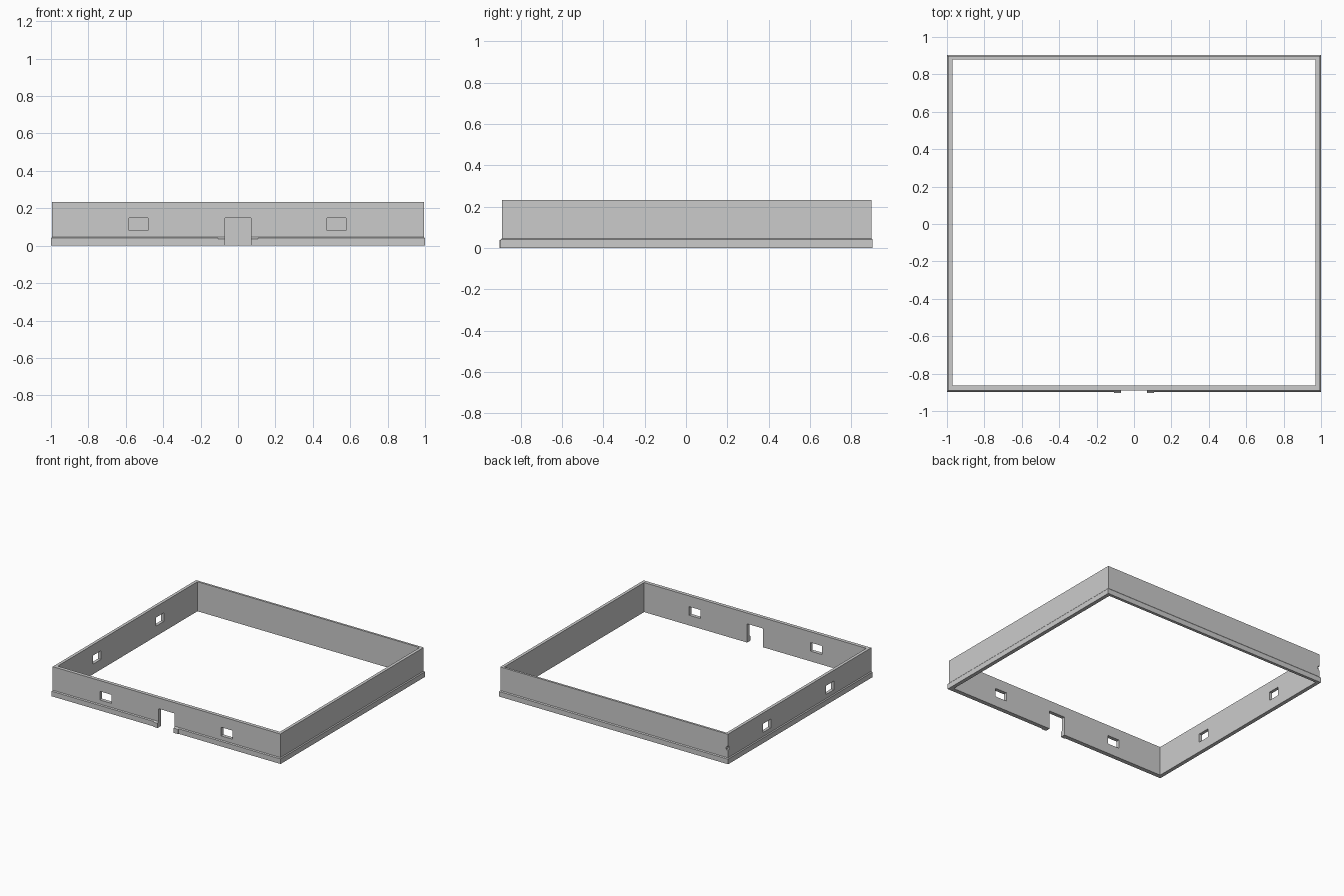
import bpy, bmesh

if "Cube" in bpy.data.objects:
    bpy.data.objects.remove(bpy.data.objects["Cube"])

H = 0.233


def mesh_object(name, bm):
    bmesh.ops.recalc_face_normals(bm, faces=bm.faces[:])
    me = bpy.data.meshes.new(name)
    bm.to_mesh(me)
    bm.free()
    ob = bpy.data.objects.new(name, me)
    bpy.context.scene.collection.objects.link(ob)
    return ob


def box(name, x0, x1, y0, y1, z0, z1):
    bm = bmesh.new()
    bmesh.ops.create_cube(bm, size=1)
    for v in bm.verts:
        v.co.x = x1 if v.co.x > 0 else x0
        v.co.y = y1 if v.co.y > 0 else y0
        v.co.z = z1 if v.co.z > 0 else z0
    return mesh_object(name, bm)


# perimeter wall: rectangular rings (x half, y front, y back, z) joined in a closed loop
rings = [
    (1.000, -0.897, 0.903, 0.0),     # plinth foot
    (1.000, -0.897, 0.903, 0.040),   # plinth top
    (0.994, -0.891, 0.897, 0.047),   # sloped ledge
    (0.994, -0.891, 0.897, H),       # outer top
    (0.970, -0.863, 0.880, H),       # inner top
    (0.970, -0.863, 0.880, 0.0),     # inner foot
]
bm = bmesh.new()
loops = [[bm.verts.new(p) for p in ((-x, f, z), (x, f, z), (x, b, z), (-x, b, z))]
         for x, f, b, z in rings]
for i, a in enumerate(loops):
    b = loops[(i + 1) % len(loops)]
    for j in range(4):
        k = (j + 1) % 4
        bm.faces.new((a[j], a[k], b[k], b[j]))
wall = mesh_object("perimeter_wall", bm)

# openings: door, two front windows, two left windows
cutters = [box("door_cutter", -0.07, 0.07, -1.0, -0.8, -0.1, 0.148)]
for x in (-0.532, 0.527):
    cutters.append(box("front_window_cutter", x - 0.051, x + 0.051, -1.0, -0.8, 0.08, 0.148))
for y in (-0.375, 0.41):
    cutters.append(box("left_window_cutter", -1.1, -0.9, y - 0.05, y + 0.05, 0.08, 0.148))

# small chip broken out of the back left corner
bm = bmesh.new()
bmesh.ops.create_icosphere(bm, subdivisions=1, radius=0.027)
bmesh.ops.translate(bm, verts=bm.verts[:], vec=(-1.0, 0.903, 0.12))
cutters.append(mesh_object("corner_chip_cutter", bm))

for c in cutters:
    c.hide_render = True
    c.hide_set(True)
    mod = wall.modifiers.new(c.name, 'BOOLEAN')
    mod.operation = 'DIFFERENCE'
    mod.solver = 'EXACT'
    mod.object = c

# apply the cuts and remove the cutters
deps = bpy.context.evaluated_depsgraph_get()
wall_mesh = bpy.data.meshes.new_from_object(wall.evaluated_get(deps))
wall.modifiers.clear()
wall.data = wall_mesh
for c in cutters:
    bpy.data.objects.remove(c)

# stepped plinth blocks on both sides of the door
for side, name in ((-1, "door_plinth_left"), (1, "door_plinth_right")):
    block = box(name, *sorted((side * 0.07, side * 0.107)), -0.903, -0.88, 0.0, 0.048)
    for v in block.data.vertices:
        if v.co.z > 0.01 and v.co.y < -0.9:
            v.co.z = 0.037
